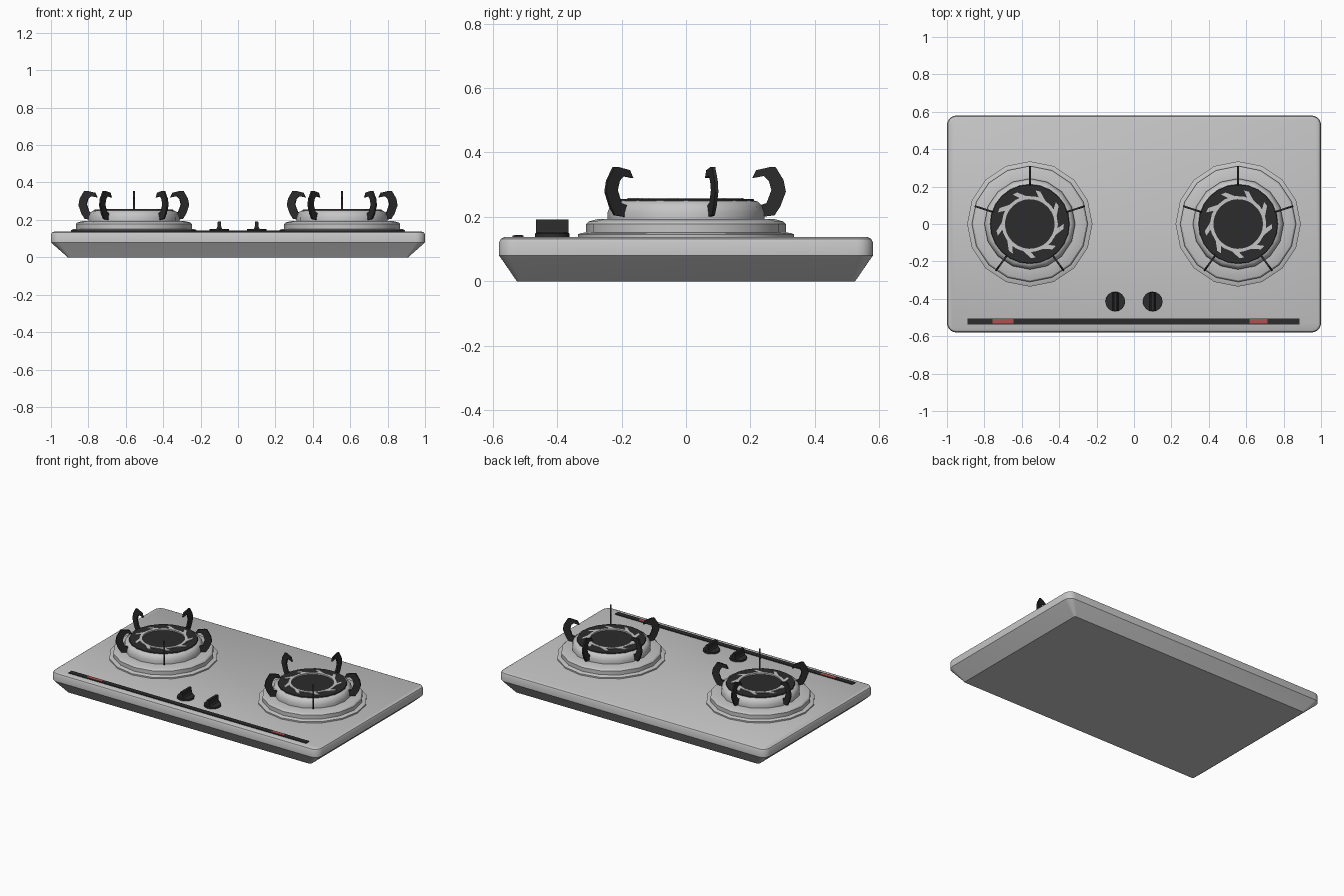
import bpy, bmesh, math
from mathutils import Matrix, Vector

if "Cube" in bpy.data.objects:
    bpy.data.objects.remove(bpy.data.objects["Cube"], do_unlink=True)


def material(name, rgb):
    m = bpy.data.materials.new(name)
    m.use_nodes = True
    m.diffuse_color = (*rgb, 1)
    m.node_tree.nodes["Principled BSDF"].inputs["Base Color"].default_value = (*rgb, 1)
    return m


STEEL = material("brushed steel", (0.56, 0.56, 0.56))
IRON = material("black iron", (0.025, 0.025, 0.025))
RED = material("red marking", (0.45, 0.08, 0.08))


def finish(name, bm, mat, matrix=Matrix(), smooth=True):
    bmesh.ops.remove_doubles(bm, verts=bm.verts, dist=1e-5)
    bmesh.ops.recalc_face_normals(bm, faces=bm.faces)
    mesh = bpy.data.meshes.new(name)
    bm.to_mesh(mesh)
    bm.free()
    mesh.materials.append(mat)
    ob = bpy.data.objects.new(name, mesh)
    ob.matrix_world = matrix
    bpy.context.collection.objects.link(ob)
    if smooth:
        bpy.ops.object.select_all(action="DESELECT")
        bpy.context.view_layer.objects.active = ob
        ob.select_set(True)
        bpy.ops.object.shade_smooth_by_angle(angle=math.radians(30))
    return ob


def bridge(bm, rings, closed=False):
    """Join equal rings of points with quads."""
    rows = [[bm.verts.new(p) for p in ring] for ring in rings]
    pairs = list(zip(rows, rows[1:])) + ([(rows[-1], rows[0])] if closed else [])
    for a, b in pairs:
        for i in range(len(a)):
            j = (i + 1) % len(a)
            bm.faces.new((a[i], a[j], b[j], b[i]))
    return rows


def polar(r, a, z):
    return Vector((r * math.cos(a), r * math.sin(a), z))


def lathe(name, profile, sides, mat, matrix, smooth=True):
    """Turn a profile about z and cap both ends."""
    bm = bmesh.new()
    rings = [[polar(r, math.tau * i / sides, z) for i in range(sides)] for r, z in profile]
    rows = bridge(bm, rings)
    bm.faces.new(rows[0][::-1])
    bm.faces.new(rows[-1])
    return finish(name, bm, mat, matrix, smooth)


def prism(name, outline, depth, mat, matrix):
    """Extrude an outline in the xz plane along y, centred."""
    bm = bmesh.new()
    rows = bridge(bm, [[Vector((x, y, z)) for x, z in outline] for y in (-depth / 2, depth / 2)])
    bm.faces.new(rows[0][::-1])
    bm.faces.new(rows[-1])
    return finish(name, bm, mat, matrix, False)


def box(name, x0, x1, y0, y1, z0, z1, mat):
    outline = [(x0, z0), (x1, z0), (x1, z1), (x0, z1)]
    return prism(name, outline, y1 - y0, mat, Matrix.Translation((0, (y0 + y1) / 2, 0)))


def rounded_rect(hx, hy, radius, z, steps=5):
    pts = []
    for k, (sx, sy) in enumerate([(1, 1), (-1, 1), (-1, -1), (1, -1)]):
        centre = Vector((sx * (hx - radius), sy * (hy - radius), 0))
        for i in range(steps + 1):
            pts.append(centre + polar(radius, math.pi / 2 * (k + i / steps), z))
    return pts


# Cooktop body: sloped tray under a rounded plate
bm = bmesh.new()
levels = [(0.09, 0.055, 0.012, 0), (0.015, 0.01, 0.04, 0.066), (0, 0, 0.05, 0.08),
          (0, 0, 0.05, 0.122), (0.005, 0.005, 0.045, 0.132), (0.016, 0.016, 0.034, 0.137)]
rows = bridge(bm, [rounded_rect(1 - dx, 0.58 - dy, r, z) for dx, dy, r, z in levels])
bm.faces.new(rows[0][::-1])
bm.faces.new(rows[-1])
finish("cooktop_body", bm, STEEL)

# Profiles shared by both burners
BASE = [(0.335, 0.13), (0.335, 0.146), (0.325, 0.15), (0.31, 0.152), (0.31, 0.178),
        (0.302, 0.186), (0.275, 0.193), (0.243, 0.194), (0.243, 0.215), (0.235, 0.236),
        (0.222, 0.248), (0.205, 0.252), (0.205, 0.19)]
BOWL = [(0.213, 0.249), (0.21, 0.255), (0.14, 0.255), (0.115, 0.21), (0.02, 0.205)]
CAP = [(0.105, 0.2), (0.105, 0.215), (0.095, 0.225), (0.06, 0.23), (0.052, 0.245),
       (0.032, 0.245), (0.03, 0.225)]
HOOK = [(0.205, 0.32), (0.218, 0.345), (0.262, 0.355), (0.278, 0.355), (0.303, 0.314),
        (0.31, 0.278), (0.293, 0.233), (0.275, 0.205), (0.235, 0.2), (0.23, 0.236),
        (0.25, 0.243), (0.265, 0.283), (0.257, 0.312), (0.242, 0.327)]


def flame_ring(name, matrix, teeth=9):
    """Flat ring with slanted teeth around its rim."""
    step = math.tau / teeth
    rim = [(0.15, 0), (0.15, 0.42), (0.182, 0.8), (0.182, 1.0), (0.15, 0.72)]
    inner = [0, 0.3, 0.5, 0.6, 0.72]
    outside = [(r, (k + f) * step) for k in range(teeth) for r, f in rim]
    inside = [(0.13, (k + f) * step) for k in range(teeth) for f in inner]
    rings = [[polar(r, a, z) for r, a in loop]
             for loop, z in ((outside, 0.25), (outside, 0.259), (inside, 0.259), (inside, 0.25))]
    bm = bmesh.new()
    bridge(bm, rings, closed=True)
    finish(name, bm, STEEL, matrix, False)


for side, s in (("left", 1), ("right", -1)):
    place = Matrix.Translation((s * 0.557, 0, 0))
    lathe(side + "_burner_base", BASE, 16, STEEL, place)
    lathe(side + "_burner_bowl", BOWL, 24, IRON, place)
    lathe(side + "_burner_cap", CAP, 6, STEEL, place, False)
    lathe(side + "_cap_hole", [(0.031, 0.22), (0.031, 0.228)], 12, IRON, place, False)
    flame_ring(side + "_flame_ring", place)
    # Five pan support hooks
    for i in range(5):
        turn = Matrix.Rotation(math.radians(90 + 72 * i), 4, "Z")
        prism(f"{side}_pan_support_{i + 1}", HOOK, 0.01, IRON, place @ turn)
    # Control knob: disc with a tapered grip
    knob = Matrix.Translation((s * 0.1, -0.415, 0))
    lathe(side + "_knob_disc", [(0.053, 0.13), (0.053, 0.149), (0.05, 0.151)], 16, IRON, knob)
    grip = [(-0.018, 0.148), (0.018, 0.148), (0.011, 0.16), (0.008, 0.192),
            (-0.008, 0.192), (-0.011, 0.16)]
    prism(side + "_knob_grip", grip, 0.1, IRON, knob)

# Front trim strip with red markings
box("trim_strip", -0.89, 0.885, -0.538, -0.505, 0.135, 0.142, IRON)
box("right_marking", -0.757, -0.645, -0.532, -0.508, 0.14, 0.1435, RED)
box("left_marking", 0.618, 0.713, -0.532, -0.508, 0.14, 0.1435, RED)
